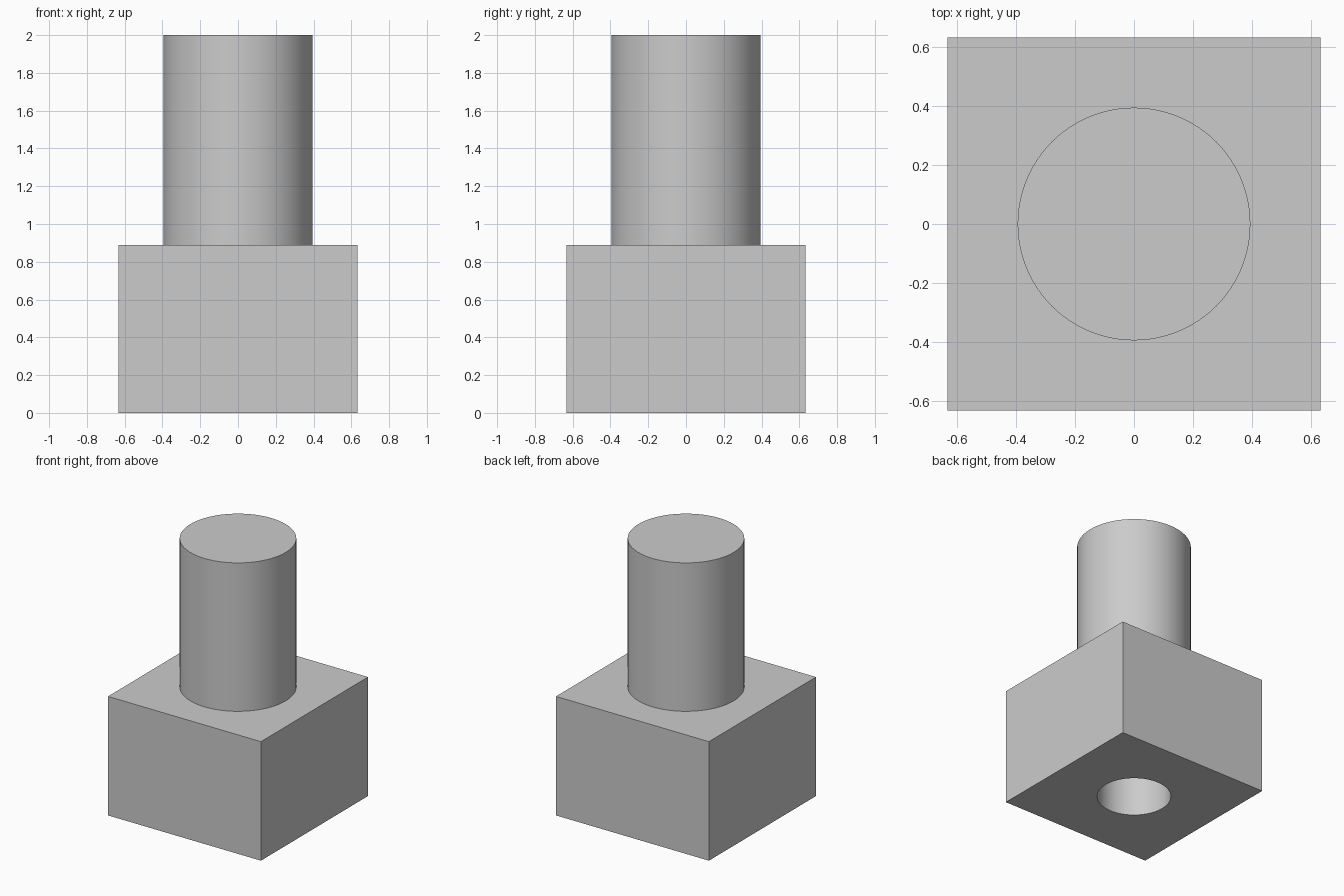
import bpy
import math

# Remove the default object
if "Cube" in bpy.data.objects:
    bpy.data.objects.remove(bpy.data.objects["Cube"], do_unlink=True)

BASE_WIDTH, BASE_HEIGHT, TOTAL_HEIGHT = 1.265, 0.89, 2.0
POST_RADIUS, HOLE_RADIUS, HOLE_DEPTH = 0.395, 0.256, 0.8

# Single grey material
grey = bpy.data.materials.new("plain_grey")
grey.use_nodes = True
colour = (0.6, 0.6, 0.6, 1)
grey.diffuse_color = colour
grey.node_tree.nodes["Principled BSDF"].inputs["Base Color"].default_value = colour


def finish(name):
    obj = bpy.context.object
    obj.name = name
    obj.data.materials.append(grey)
    return obj


def cylinder(name, radius, bottom, top):
    bpy.ops.mesh.primitive_cylinder_add(
        vertices=96, radius=radius, depth=top - bottom,
        location=(0, 0, (bottom + top) / 2))
    obj = finish(name)
    bpy.ops.object.shade_smooth_by_angle(angle=math.radians(30))
    return obj


# Square base block
bpy.ops.mesh.primitive_cube_add(size=1, location=(0, 0, BASE_HEIGHT / 2))
base = finish("base_block")
base.scale = (BASE_WIDTH, BASE_WIDTH, BASE_HEIGHT)
bpy.ops.object.transform_apply(location=False, rotation=False, scale=True)

# Round post on top
cylinder("post", POST_RADIUS, BASE_HEIGHT, TOTAL_HEIGHT)

# Blind hole in the underside
cutter = cylinder("hole_cutter", HOLE_RADIUS, -0.1, HOLE_DEPTH)
cutter.hide_render = True
cutter.hide_set(True)
cut = base.modifiers.new("underside_hole", 'BOOLEAN')
cut.operation = 'DIFFERENCE'
cut.solver = 'EXACT'
cut.object = cutter
